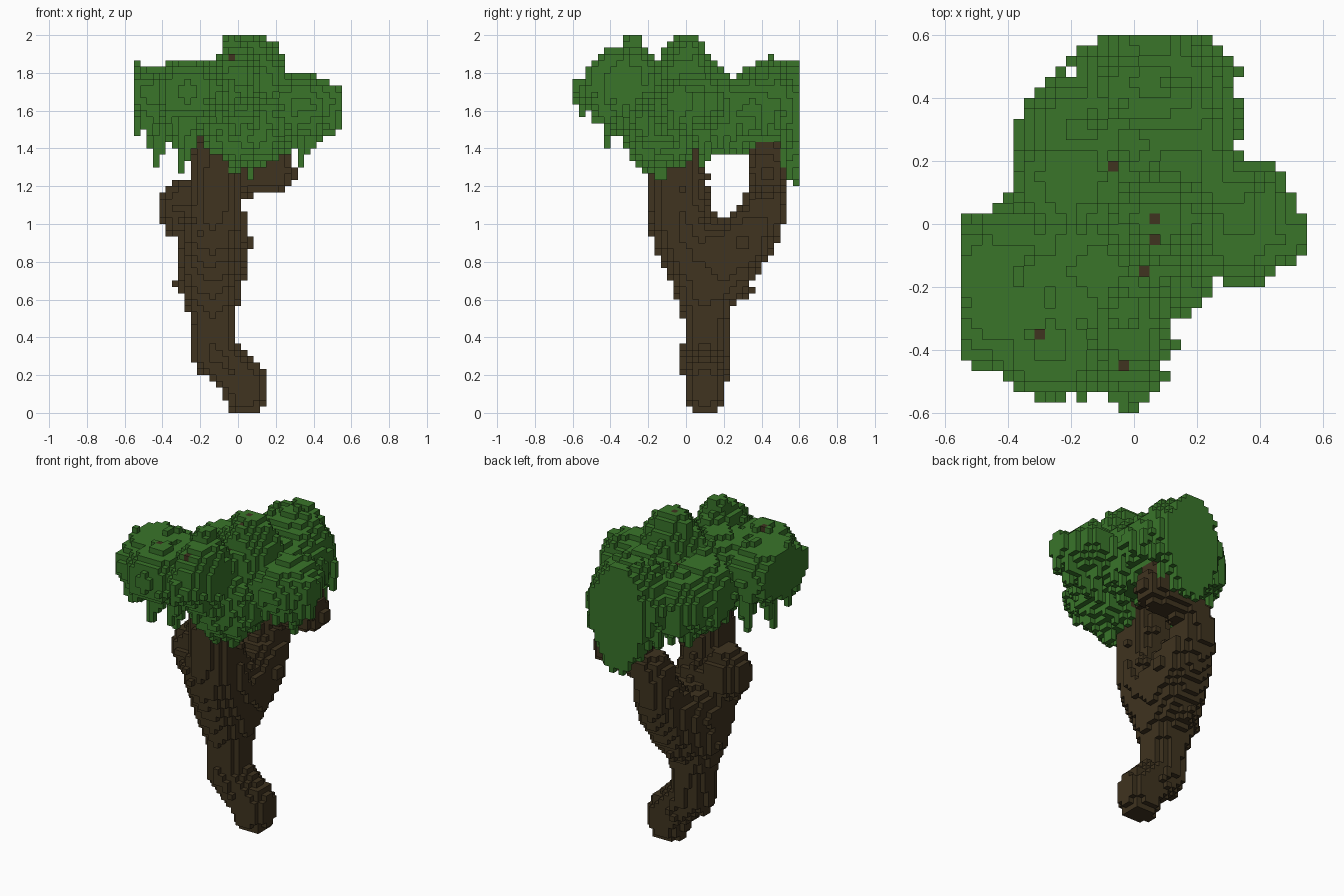
import bpy, bmesh, math, random
from mathutils import Vector

random.seed(4)
if "Cube" in bpy.data.objects:
    bpy.data.objects.remove(bpy.data.objects["Cube"], do_unlink=True)

S = 1 / 30                      # cell size
N = (33, 36, 60)                # cells along x, y, z
ORIGIN = Vector((-0.55, -0.6, 0))


def material(name, rgb):
    m = bpy.data.materials.new(name)
    m.use_nodes = True
    m.diffuse_color = (*rgb, 1)
    m.node_tree.nodes["Principled BSDF"].inputs["Base Color"].default_value = (*rgb, 1)
    return m


def cell_at(p):
    return tuple(math.floor((p[a] - ORIGIN[a]) / S) for a in range(3))


def middle(c):
    return ORIGIN + Vector([e + 0.5 for e in c]) * S


def blob(cells, centre, radii):
    """Add every cell whose middle lies in an ellipsoid, clipped to the grid."""
    low = cell_at([c - r for c, r in zip(centre, radii)])
    high = cell_at([c + r for c, r in zip(centre, radii)])
    spans = [range(max(l, 0), min(h + 1, n)) for l, h, n in zip(low, high, N)]
    for i in spans[0]:
        for j in spans[1]:
            for k in spans[2]:
                p = middle((i, j, k))
                if sum(((p[a] - centre[a]) / radii[a]) ** 2 for a in range(3)) <= 1:
                    cells.add((i, j, k))


def limb(cells, path):
    """Sweep a ball along points given as x, y, z, radius."""
    for a, b in zip(path, path[1:]):
        for t in range(13):
            x, y, z, r = Vector(a).lerp(Vector(b), t / 12)
            blob(cells, (x, y, z), (r, r, r))


def roughen(cells, share, radii):
    """Add small lumps at random cells of the skin."""
    skin = [c for c in sorted(cells)
            if any((c[0] + d[0], c[1] + d[1], c[2] + d[2]) not in cells
                   for d in ((1, 0, 0), (-1, 0, 0), (0, 1, 0), (0, -1, 0), (0, 0, 1), (0, 0, -1)))]
    for c in random.sample(skin, int(len(skin) * share)):
        blob(cells, middle(c), radii)


def build(name, cells, solid, mat):
    """Make a mesh of the cell faces that are not covered by another cell."""
    bm = bmesh.new()
    verts = {}

    def vert(key):
        if key not in verts:
            verts[key] = bm.verts.new(ORIGIN + Vector(key) * S)
        return verts[key]

    for c in sorted(cells):
        for axis in range(3):
            u, v = (axis + 1) % 3, (axis + 2) % 3
            for side in (0, 1):
                near = list(c)
                near[axis] += 1 if side else -1
                if tuple(near) in solid:
                    continue
                loop = []
                for du, dv in ((0, 0), (1, 0), (1, 1), (0, 1)):
                    k = list(c)
                    k[axis] += side
                    k[u] += du
                    k[v] += dv
                    loop.append(vert(tuple(k)))
                bm.faces.new(loop if side else loop[::-1])
    mesh = bpy.data.meshes.new(name)
    bm.to_mesh(mesh)
    bm.free()
    mesh.materials.append(mat)
    bpy.context.collection.objects.link(bpy.data.objects.new(name, mesh))


# Trunk leaning up to the front fork
wood = set()
limb(wood, [(0.04, 0.1, 0.09, 0.11), (0.035, 0.1, 0.17, 0.115), (-0.12, 0.1, 0.3, 0.12),
            (-0.13, 0.11, 0.5, 0.12), (-0.15, 0.1, 0.72, 0.175), (-0.14, 0.0, 0.95, 0.18),
            (-0.12, -0.05, 1.12, 0.15), (-0.11, -0.05, 1.38, 0.14)])
# Rear limb rising behind
limb(wood, [(-0.13, 0.16, 0.7, 0.16), (-0.09, 0.3, 0.9, 0.16), (-0.09, 0.41, 1.04, 0.12),
            (-0.08, 0.43, 1.2, 0.1)])
# Fork and the stub on the right side
blob(wood, (-0.13, 0.14, 0.85), (0.18, 0.24, 0.18))
blob(wood, (-0.28, 0.01, 1.08), (0.14, 0.13, 0.17))
roughen(wood, 0.012, (0.04, 0.04, 0.06))
# Rear limb turning to the left under the crown
limb(wood, [(-0.08, 0.43, 1.2, 0.1), (0.06, 0.43, 1.25, 0.1), (0.21, 0.43, 1.27, 0.1),
            (0.18, 0.42, 1.38, 0.08)])

# Crown clumps: centre and radii
leaves = set()
clumps = [
    ((0.06, 0.45, 1.6), (0.25, 0.21, 0.26)),
    ((0.065, 0.56, 1.55), (0.18, 0.15, 0.31)),
    ((0.12, 0.36, 1.6), (0.22, 0.19, 0.2)),
    ((-0.17, 0.3, 1.6), (0.2, 0.18, 0.19)),
    ((-0.42, -0.21, 1.69), (0.24, 0.26, 0.16)),
    ((0.33, 0.01, 1.63), (0.2, 0.2, 0.16)),
    ((-0.27, -0.39, 1.7), (0.18, 0.17, 0.16)),
    ((-0.01, -0.33, 1.74), (0.13, 0.21, 0.21)),
    ((0.09, 0.0, 1.74), (0.18, 0.17, 0.23)),
    ((0.02, -0.13, 1.52), (0.23, 0.2, 0.22)),
    ((-0.2, 0.14, 1.62), (0.2, 0.2, 0.19)),
    ((0.15, 0.17, 1.6), (0.2, 0.2, 0.2)),
    ((-0.12, -0.15, 1.67), (0.25, 0.25, 0.19)),
]
for centre, radii in clumps:
    blob(leaves, centre, radii)
roughen(leaves, 0.07, (0.045, 0.045, 0.045))
# Tips that poke out of the crown
blob(leaves, (-0.03, -0.56, 1.69), (0.035, 0.06, 0.07))
blob(leaves, (0.08, 0.02, 1.93), (0.13, 0.08, 0.07))
blob(leaves, (0.5, -0.04, 1.65), (0.06, 0.08, 0.09))
blob(leaves, (-0.03, -0.28, 1.95), (0.06, 0.06, 0.05))

# Ragged underside
for i, j in sorted({c[:2] for c in leaves}):
    low = min(k for k in range(N[2]) if (i, j, k) in leaves)
    if random.random() < 0.2:
        leaves.update((i, j, low - d) for d in range(1, random.randint(2, 3)))

# Hanging strands under the crown: x, y, lowest z
strands = [(-0.44, -0.25, 1.3), (-0.47, -0.15, 1.42), (-0.41, -0.05, 1.37), (-0.29, -0.18, 1.27),
           (-0.26, -0.28, 1.35), (-0.33, -0.1, 1.4), (0.32, 0.08, 1.32), (0.4, 0.0, 1.4),
           (-0.3, -0.42, 1.42), (0.3, -0.06, 1.42), (-0.22, 0.15, 1.38), (0.05, 0.5, 1.25)]
for x, y, low in strands:
    i, j, k0 = cell_at((x, y, low + 0.01))
    for di in (0, 1):
        column = [k for k in range(k0, N[2]) if (i + di, j, k) in leaves]
        if column:
            leaves.update((i + di, j, k) for k in range(k0 + 2 * di, column[0]))

# Bare twig ends showing on top
for x, y in [(-0.07, 0.19), (0.065, 0.02), (0.065, -0.05), (0.03, -0.15), (-0.3, -0.35), (-0.03, -0.45)]:
    i, j, _ = cell_at((x, y, 0))
    column = [k for k in range(N[2]) if (i, j, k) in leaves]
    if column:
        wood.add((i, j, column[-1]))

leaves -= wood
solid = wood | leaves
build("trunk_and_limbs", wood, solid, material("bark brown", (0.05, 0.033, 0.014)))
build("leaf_crown", leaves, solid, material("leaf green", (0.041, 0.178, 0.023)))
